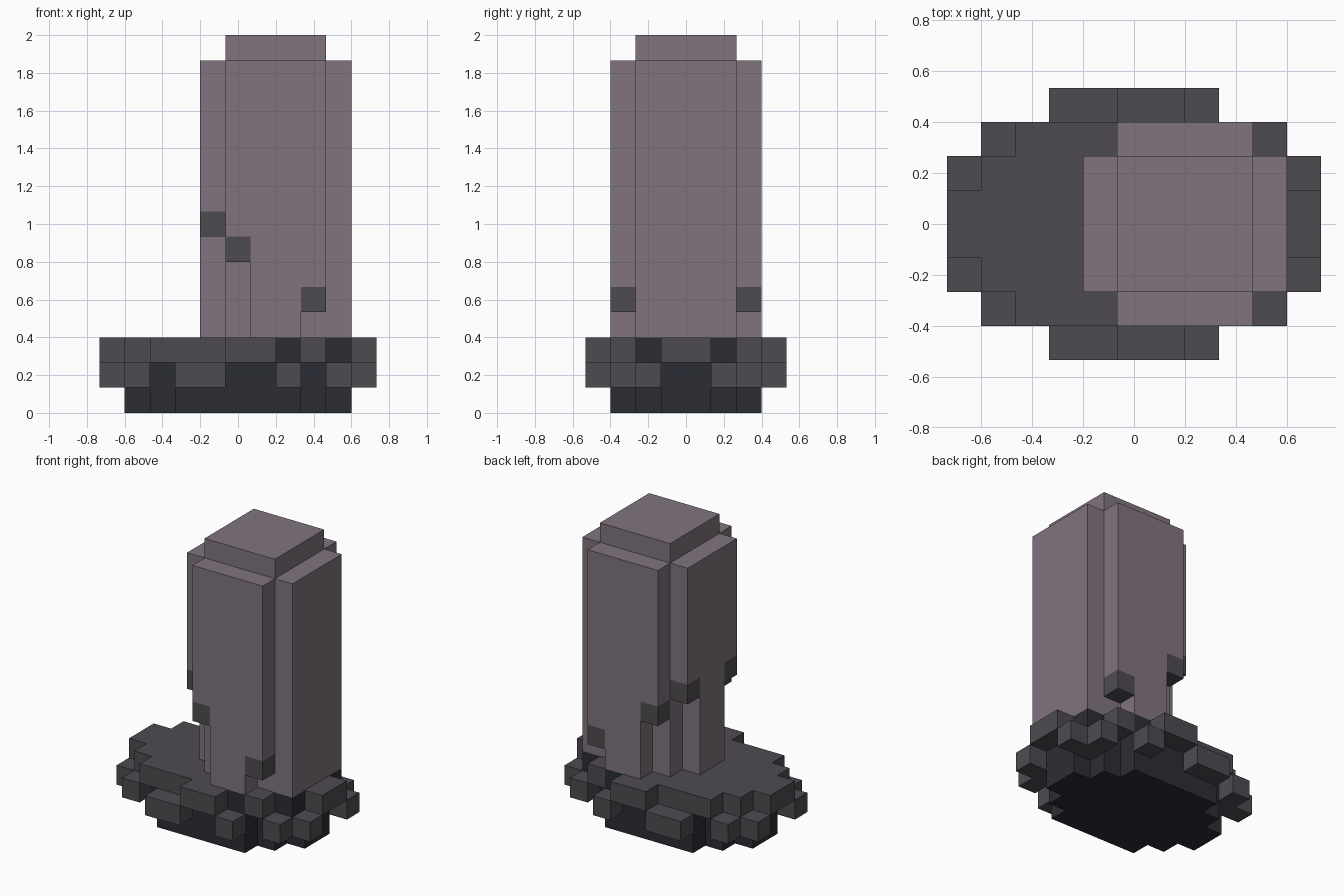
import bpy
import bmesh
from mathutils import Vector

default_cube = bpy.data.objects.get("Cube")
if default_cube:
    bpy.data.objects.remove(default_cube, do_unlink=True)

CELL = 2 / 15
NX, NY = 11, 8


def material(name, rgb):
    mat = bpy.data.materials.new(name)
    mat.use_nodes = True
    color = (*rgb, 1)
    mat.diffuse_color = color
    mat.node_tree.nodes["Principled BSDF"].inputs["Base Color"].default_value = color
    return mat


mauve = material("mauve stone", (0.22, 0.174, 0.215))
grey = material("grey stone", (0.077, 0.071, 0.082))
dark = material("dark stone", (0.025, 0.027, 0.036))


def block(x, y, z):
    """Cells of a box with inclusive ranges, mirrored front to back."""
    cells = set()
    for i in range(x[0], x[1] + 1):
        for j in range(y[0], y[1] + 1):
            for k in range(z[0], z[1] + 1):
                cells |= {(i, j, k), (i, NY - 1 - j, k)}
    return cells


def both_ends(cells):
    """Mirror cells left to right."""
    return cells | {(NX - 1 - i, j, k) for i, j, k in cells}


def one(i, j, k):
    return block((i, i), (j, j), (k, k))


# Stepped oval footing, two layers high
footing = block((3, 7), (1, 1), (0, 1)) | block((2, 8), (2, 2), (0, 1)) \
    | block((1, 9), (3, 3), (0, 1))

# Staggered rim stones around the footing
lower_rim = block((3, 4), (0, 0), (1, 1)) | one(7, 0, 1) \
    | both_ends(one(1, 1, 1) | block((0, 1), (2, 2), (1, 1)))

# Upper slab, with dark stones set into its edge beneath the pillar
slab_insets = one(7, 1, 2) | one(9, 2, 2)
upper_slab = (block((5, 6), (0, 0), (2, 2)) | block((2, 8), (1, 1), (2, 2))
              | block((1, 9), (2, 2), (2, 2))
              | block((0, 10), (3, 3), (2, 2))) - slab_insets

# Pillar with notched corners, each notch topped by a grey stone
notches = block((4, 4), (2, 2), (3, 6)) | block((5, 5), (1, 1), (3, 5)) | one(8, 1, 3)
corner_stones = one(4, 2, 7) | one(5, 1, 6) | one(8, 1, 4)
pillar = (block((5, 8), (1, 1), (3, 13)) | block((4, 9), (2, 3), (3, 13))) \
    - notches - corner_stones
cap = block((5, 8), (2, 3), (14, 14))

parts = [
    ("footing", footing, dark),
    ("lower_rim", lower_rim, grey),
    ("upper_slab", upper_slab, grey),
    ("slab_insets", slab_insets, dark),
    ("pillar", pillar, mauve),
    ("corner_stones", corner_stones, grey),
    ("pillar_cap", cap, mauve),
]
solid = set().union(*(cells for _, cells, _ in parts))


def build(name, cells, mat):
    """Make the exposed faces of the cells and merge the flat areas."""
    bm = bmesh.new()
    origin = Vector((-NX / 2, -NY / 2, 0))
    for cell in sorted(cells):
        center = Vector(cell) + origin + Vector((0.5, 0.5, 0.5))
        for axis in range(3):
            for sign in (-1, 1):
                near = list(cell)
                near[axis] += sign
                if tuple(near) in solid:
                    continue
                n, u, v = Vector(), Vector(), Vector()
                n[axis] = sign / 2
                u[(axis + 1) % 3] = sign / 2
                v[(axis + 2) % 3] = 1 / 2
                corners = (-u - v, u - v, u + v, v - u)
                bm.faces.new([bm.verts.new((center + n + c) * CELL) for c in corners])
    bmesh.ops.remove_doubles(bm, verts=bm.verts, dist=0.001)
    bmesh.ops.dissolve_limit(bm, angle_limit=0.01, verts=bm.verts, edges=bm.edges)
    mesh = bpy.data.meshes.new(name)
    bm.to_mesh(mesh)
    bm.free()
    mesh.materials.append(mat)
    bpy.context.scene.collection.objects.link(bpy.data.objects.new(name, mesh))


for part in parts:
    build(*part)
